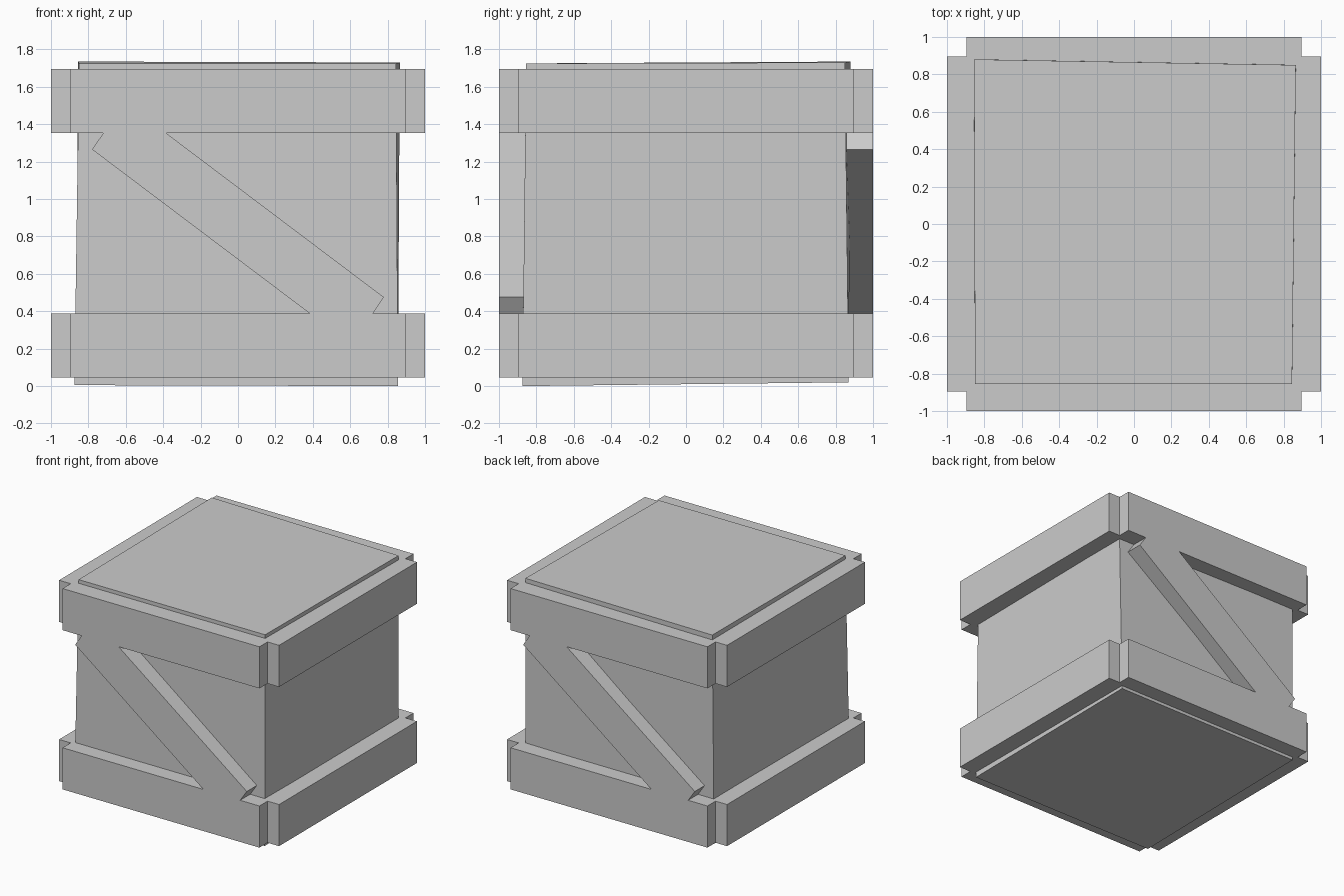
import bpy
from math import pi

if "Cube" in bpy.data.objects:
    bpy.data.objects.remove(bpy.data.objects["Cube"])

grey = bpy.data.materials.new("crate_grey")
grey.diffuse_color = (0.6, 0.6, 0.6, 1)
grey.use_nodes = True
grey.node_tree.nodes["Principled BSDF"].inputs["Base Color"].default_value = grey.diffuse_color


def make(name, verts, faces):
    mesh = bpy.data.meshes.new(name)
    mesh.from_pydata(verts, [], faces)
    mesh.materials.append(grey)
    obj = bpy.data.objects.new(name, mesh)
    bpy.context.collection.objects.link(obj)
    return obj


# Slightly warped crate body: bottom ring, then top ring
body = [(-0.875, -0.875, 0.005), (0.855, -0.875, 0.0), (0.85, 0.87, 0.02), (-0.865, 0.87, 0.02),
        (-0.85, -0.855, 1.725), (0.845, -0.855, 1.725), (0.865, 0.85, 1.73), (-0.855, 0.88, 1.735)]
make("crate_body", body, [(3, 2, 1, 0), (4, 5, 6, 7)]
     + [(i, (i + 1) % 4, (i + 1) % 4 + 4, i + 4) for i in range(4)])


# Collar of four rails with notched corners, around the body
def collar(name, z0, z1):
    a, b, inner = 0.895, 1.0, 0.83
    ring = []                       # per corner: inner point, then three outer points
    px, py = 1, 0
    for _ in range(4):
        corner = [(inner, -inner), (a, -b), (a, -a), (b, -a)]
        ring += [(x * px - y * py, x * py + y * px) for x, y in corner]
        px, py = -py, px            # quarter turn
    verts = [(x, y, z) for z in (z0, z1) for x, y in ring]
    faces = []
    for c in range(4):
        i, n = c * 4, (c * 4 + 4) % 16
        flat = [(i, i + 1, i + 2), (i, i + 2, i + 3), (i, i + 3, n + 1, n)]
        faces += [tuple(v + 16 for v in f) for f in flat]
        faces += [f[::-1] for f in flat]
        for u, v in ((i + 1, i + 2), (i + 2, i + 3), (i + 3, n + 1), (n, i)):
            faces.append((u, v, v + 16, u + 16))
    make(name, verts, faces)


collar("bottom_rails", 0.045, 0.387)
collar("top_rails", 1.353, 1.695)

# Diagonal braces, front and back, ending flush against the rails
profile = [(-0.72, 1.353), (-0.78, 1.265), (0.385, 0.387),
           (0.72, 0.387), (0.78, 0.475), (-0.385, 1.353)]
for name, turn in (("front_brace", 0), ("back_brace", pi)):
    verts = [(x, y, z) for y in (-1.0, -0.83) for x, z in profile]
    faces = [tuple(range(6)), tuple(range(11, 5, -1))]
    faces += [(i, i + 6, (i + 1) % 6 + 6, (i + 1) % 6) for i in range(6)]
    make(name, verts, faces).rotation_euler.z = turn
